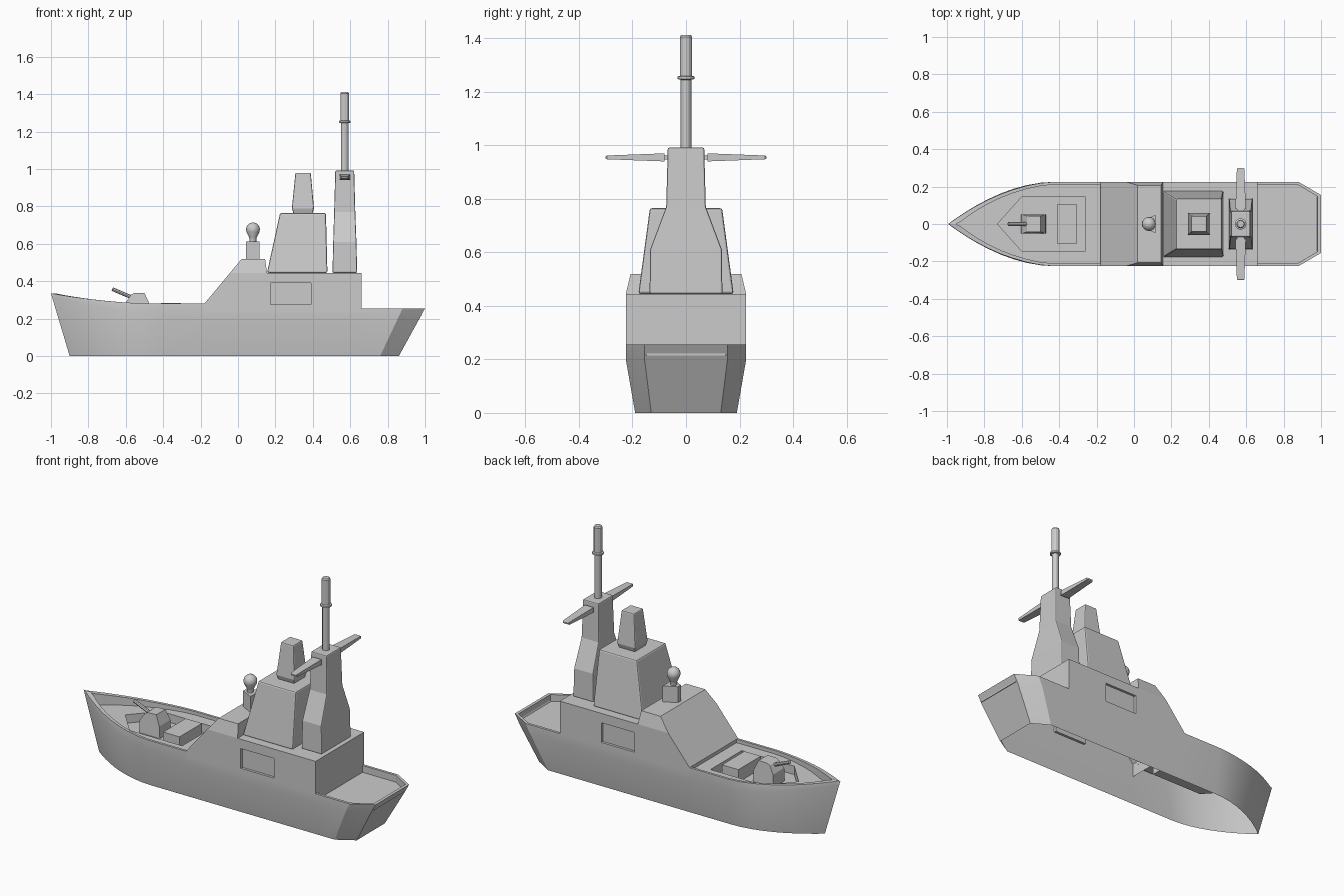
import bpy, bmesh, math
from mathutils import Vector

if "Cube" in bpy.data.objects:
    bpy.data.objects.remove(bpy.data.objects["Cube"])


def finish(name, bm, bevel=0.0, smooth=False):
    bmesh.ops.remove_doubles(bm, verts=bm.verts, dist=1e-5)
    bmesh.ops.recalc_face_normals(bm, faces=bm.faces)
    me = bpy.data.meshes.new(name)
    bm.to_mesh(me)
    bm.free()
    ob = bpy.data.objects.new(name, me)
    bpy.context.collection.objects.link(ob)
    for o in bpy.context.selected_objects:
        o.select_set(False)
    ob.select_set(True)
    bpy.context.view_layer.objects.active = ob
    if smooth:
        bpy.ops.object.shade_smooth_by_angle(angle=math.radians(25))
    if bevel:
        m = ob.modifiers.new("bevel", 'BEVEL')
        m.width, m.segments = bevel, 2
    return ob


def skin(name, rings, **kw):
    """Closed solid through rings of equal point count."""
    bm = bmesh.new()
    vs = [[bm.verts.new(p) for p in r] for r in rings]
    n = len(vs[0])
    for a, b in zip(vs, vs[1:]):
        for i in range(n):
            bm.faces.new((a[i], a[(i + 1) % n], b[(i + 1) % n], b[i]))
    bm.faces.new(vs[0])
    bm.faces.new(vs[-1])
    return finish(name, bm, **kw)


def tower(name, levels, **kw):
    """Levels of (x0, x1, half width, z)."""
    return skin(name, [[(a, -y, z), (b, -y, z), (b, y, z), (a, y, z)]
                       for a, b, y, z in levels], **kw)


def prism(name, profile, width, **kw):
    """Side profile (x, z) extruded across y; width may depend on z."""
    return skin(name, [[(x, s * width(z), z) for x, z in profile] for s in (-1, 1)], **kw)


def lathe(name, profile, x, sides, **kw):
    """Profile of (radius, z) turned about a vertical axis."""
    return skin(name, [[(x + r * math.cos(math.tau * i / sides),
                         r * math.sin(math.tau * i / sides), z)
                        for i in range(sides)] for r, z in profile], **kw)


# Hull stations: bottom, knuckle, rail, inner rail, deck edge, deck centre
DECK, AFT_DECK = 0.26, 0.215
stations = []
for s in (1, 0.985, 0.95, 0.9, 0.82, 0.73, 0.62, 0.5, 0.38, 0.25, 0.12, 0, -0.439):
    x = -0.43 - 0.57 * s
    f = max(s, 0)
    w = 1 - f ** 1.9
    u = (-0.18 - x) / 0.82
    zt, zk = 0.28 + 0.055 * f ** 1.8, 0.2 + 0.115 * max(u, 0) ** 1.6
    bot = Vector((-0.43 - (0.47 if s > 0 else 0.57) * s, 0.19 * w, 0))
    top = Vector((x, 0.225 * w, zt))
    k = zk / zt
    kn = Vector((bot.x + (x - bot.x) * k, 0.225 * w, zk))
    top.y = max(0, top.y - 0.006 * min(1, 3 * f))
    ix = x + 0.025 * f ** 4
    iy = max(0, top.y - 0.014 - 0.01 * f)
    stations.append([bot, kn, top, Vector((ix, iy, zt)), Vector((ix, iy, DECK)),
                     Vector((ix, 0, DECK))])
n_fore = len(stations)
for xb, yb, xt, yt, xi, yi in ((-0.18, 0.19, -0.18, 0.225, -0.18, 0.21),
                               (0.66, 0.19, 0.66, 0.225, 0.66, 0.21),
                               (0.76, 0.19, 0.88, 0.225, 0.875, 0.21),
                               (0.86, 0.13, 1.0, 0.155, 0.982, 0.147),
                               (0.86, 0, 1.0, 0, 0.982, 0)):
    k = 0.2 / 0.255
    stations.append([Vector(p) for p in (
        (xb, yb, 0), (xb + (xt - xb) * k, yt, 0.2), (xt, yt, 0.255),
        (xi, yi, 0.255), (xi, yi, AFT_DECK), (xi, 0, AFT_DECK))])

bm = bmesh.new()
for side in (1, -1):
    vs = [[bm.verts.new((p.x, p.y * side, p.z)) for p in st] for st in stations]
    for i in range(len(vs) - 1):
        # the open bottom stays open; the midship part has no deck
        strips = 4 if i < n_fore - 1 else 2 if i <= n_fore else 5
        for j in range(strips):
            bm.faces.new((vs[i][j], vs[i + 1][j], vs[i + 1][j + 1], vs[i][j + 1]))
bmesh.ops.dissolve_degenerate(bm, dist=1e-6, edges=bm.edges)
finish("hull", bm, smooth=True)

# Foredeck with a sunken five-sided well
bm = bmesh.new()
edge = [st[4] for st in stations[:n_fore] if st[4].y > 0.001]
loop = ([stations[0][4]] + edge
        + [Vector((p.x, -p.y, p.z)) for p in reversed(edge)])
well = [(-0.73, 0), (-0.6, 0.145), (-0.26, 0.145), (-0.26, -0.145), (-0.6, -0.145)]
edges, rims = [], []
for pts in (loop, [(x, y, DECK) for x, y in well]):
    vs = [bm.verts.new(p) for p in pts]
    edges += [bm.edges.new((vs[i - 1], vs[i])) for i in range(len(vs))]
    rims.append(vs)
bmesh.ops.triangle_fill(bm, edges=edges, use_beauty=True, use_dissolve=False)
rim = rims[1]
low = [bm.verts.new((x, y, 0.21)) for x, y in well]
for i in range(5):
    bm.faces.new((rim[i - 1], rim[i], low[i], low[i - 1]))
bm.faces.new(low)
finish("foredeck", bm)

# Deckhouse with a recessed panel on each side, open underneath
house = prism("deckhouse", [(-0.18, 0.2), (-0.18, 0.28), (-0.0425, 0.445),
                            (0.66, 0.445), (0.66, 0.2)], lambda z: 0.2247)
for s in (-1, 1):
    cut = skin("panel_cutter", [[(0.175, s * y, 0.275), (0.39, s * y, 0.275),
                                 (0.39, s * y, 0.39), (0.175, s * y, 0.39)]
                                for y in (0.21, 0.26)])
    cut.hide_render = True
    bpy.context.view_layer.objects.active = house
    m = house.modifiers.new("panel", 'BOOLEAN')
    m.operation, m.solver, m.object = 'DIFFERENCE', 'EXACT', cut
    bpy.ops.object.modifier_apply(modifier=m.name)
    bpy.data.objects.remove(cut)
bm = bmesh.new()
bm.from_mesh(house.data)
bmesh.ops.delete(bm, geom=[f for f in bm.faces if f.calc_center_median().z < 0.201],
                 context='FACES')
bm.to_mesh(house.data)
bm.free()
prism("forward_house", [(-0.0425, 0.445), (0.02, 0.52), (0.145, 0.52), (0.155, 0.445)],
      lambda z: 0.2247 if z < 0.5 else 0.207)

# Bridge, radar housing and mast tower
tower("bridge", [(0.155, 0.478, 0.178, 0.445), (0.225, 0.47, 0.135, 0.765)], bevel=0.008)
tower("radar_housing", [(0.297, 0.398, 0.05, 0.76), (0.288, 0.406, 0.06, 0.79),
                        (0.307, 0.389, 0.043, 0.98)], bevel=0.006)
tower("mast_tower", [(0.505, 0.637, 0.136, 0.445), (0.509, 0.633, 0.134, 0.61),
                     (0.514, 0.627, 0.074, 0.77), (0.52, 0.621, 0.068, 0.992)], bevel=0.006)

# Pole mast with collar
lathe("pole_mast", [(0.02, 0.98), (0.02, 1.245), (0.031, 1.248), (0.031, 1.257),
                    (0.023, 1.26), (0.023, 1.405), (0.018, 1.412)], 0.57, 12, smooth=True)

# Yard arms
for s, label in ((-1, "left"), (1, "right")):
    skin("yard_arm_" + label, [
        [(0.57 - w, s * y, z0), (0.57 + w, s * y, z0), (0.57 + w, s * y, z1), (0.57 - w, s * y, z1)]
        for y, w, z0, z1 in ((0.06, 0.018, 0.948, 0.962), (0.08, 0.02, 0.948, 0.962),
                             (0.081, 0.028, 0.94, 0.97), (0.295, 0.02, 0.948, 0.962),
                             (0.3, 0.016, 0.951, 0.959))])

# Sensor on its wedge pedestal
skin("sensor_pedestal", [[(0.043, -0.014, z), (0.116, -0.05, z), (0.116, 0.05, z),
                          (0.043, 0.014, z)] for z in (0.515, 0.613)])
ball = [(0.037 * math.cos(a), 0.677 + 0.037 * math.sin(a))
        for a in (math.radians(d) for d in (-20, 0, 20, 40, 60, 78, 89))]
lathe("sensor_ball", [(0.018, 0.605), (0.018, 0.625), (0.021, 0.635)] + ball,
      0.08, 16, smooth=True)

# Deck gun and hatch
prism("gun_turret", [(-0.603, 0.21), (-0.6, 0.285), (-0.572, 0.328), (-0.555, 0.336),
                     (-0.5, 0.338), (-0.474, 0.28), (-0.47, 0.21)],
      lambda z: 0.052 if z < 0.3 else 0.042)
p, q = Vector((-0.54, 0, 0.302)), Vector((-0.672, 0, 0.358))
d = (q - p).normalized()
side, up = Vector((0, 1, 0)), d.cross(Vector((0, 1, 0)))
skin("gun_barrel", [[c + 0.01 * (side * math.cos(math.tau * i / 8) + up * math.sin(math.tau * i / 8))
                     for i in range(8)] for c in (p, q)], smooth=True)
tower("deck_hatch", [(-0.412, -0.306, 0.104, 0.21), (-0.412, -0.306, 0.104, 0.284)])
